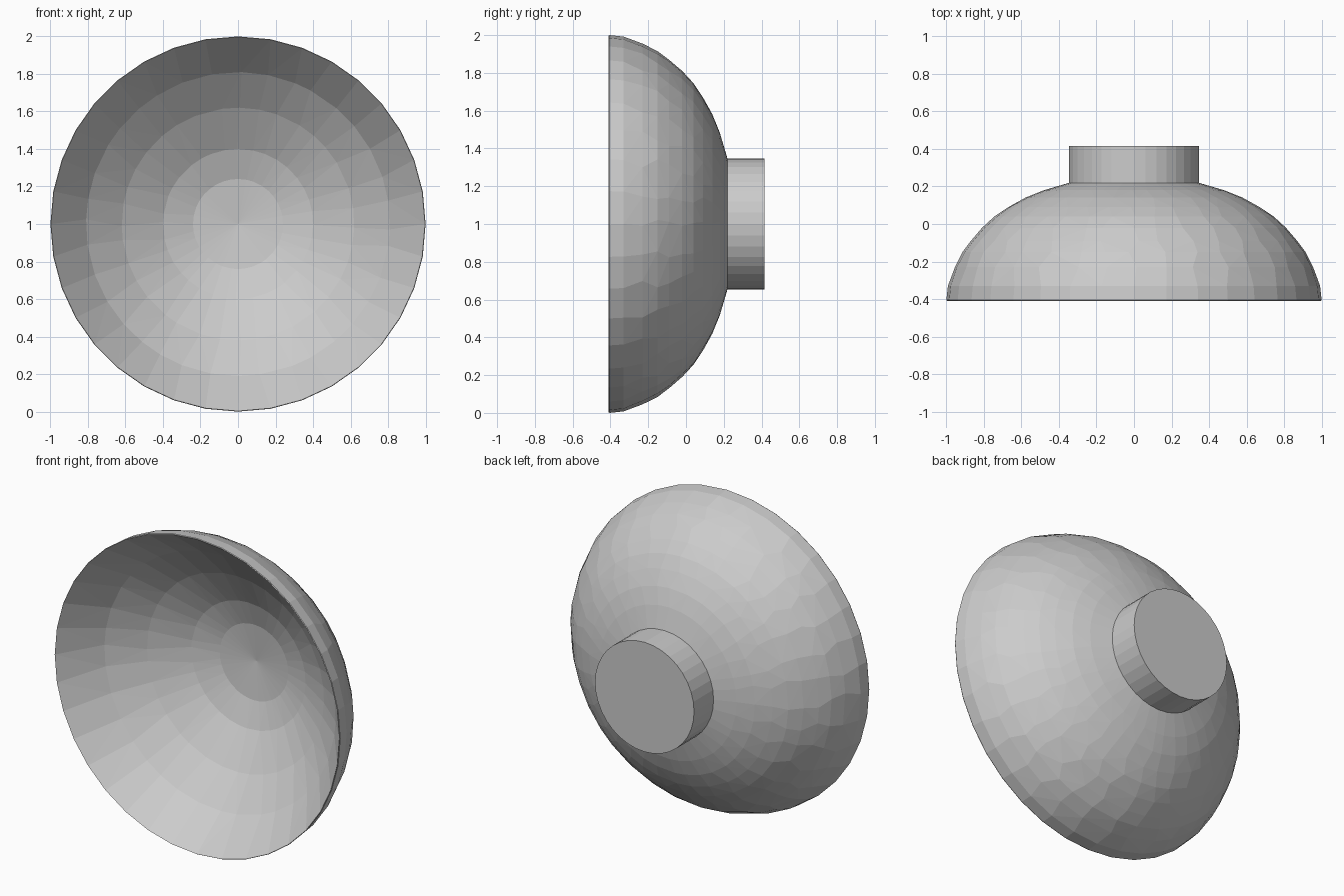
import bpy, bmesh, math, random

if "Cube" in bpy.data.objects:
    bpy.data.objects.remove(bpy.data.objects["Cube"])

random.seed(4)
CZ = 1.0  # height of the dish axis


def revolve(name, profile, sides, jitter=0.0):
    """Spin (radius, y) points round the y axis; radius 0 closes to a point."""
    bm = bmesh.new()
    rings = []
    for i, (r, y) in enumerate(profile):
        if r == 0:
            rings.append([bm.verts.new((0, y, CZ))])
            continue
        ring = []
        for k in range(sides):
            wobble = random.uniform(-jitter, jitter) if r < 0.98 and i > 0 else 0
            a = 2 * math.pi * (k + wobble) / sides
            ring.append(bm.verts.new((r * math.sin(a), y, CZ + r * math.cos(a))))
        rings.append(ring)
    for a, b in zip(rings, rings[1:]):
        for k in range(sides):
            n = (k + 1) % sides
            if len(b) == 1:
                bm.faces.new((a[k], a[n], b[0]))
            else:
                bm.faces.new((a[k], a[n], b[n], b[k]))
    bmesh.ops.triangulate(bm, faces=[f for f in bm.faces if len(f.verts) > 3])
    bmesh.ops.recalc_face_normals(bm, faces=bm.faces)
    me = bpy.data.meshes.new(name)
    bm.to_mesh(me)
    bm.free()
    ob = bpy.data.objects.new(name, me)
    bpy.context.collection.objects.link(ob)
    return ob


# Faceted bowl: outer dome, sharp rim, stepped inner rings
revolve("dish", [
    (0.345, 0.22), (0.48, 0.18), (0.58, 0.14), (0.67, 0.09), (0.745, 0.04),
    (0.81, -0.02), (0.87, -0.09), (0.915, -0.15), (0.955, -0.23),
    (0.992, -0.33), (1.0, -0.405), (0.997, -0.41),
    (0.81, -0.18), (0.62, -0.025), (0.40, 0.105), (0.24, 0.16), (0, 0.185),
], 36, 0.22)

# Short round mounting stub with a flat back
revolve("mount_stub", [(0.347, 0.215), (0.347, 0.415), (0, 0.415)], 36)
